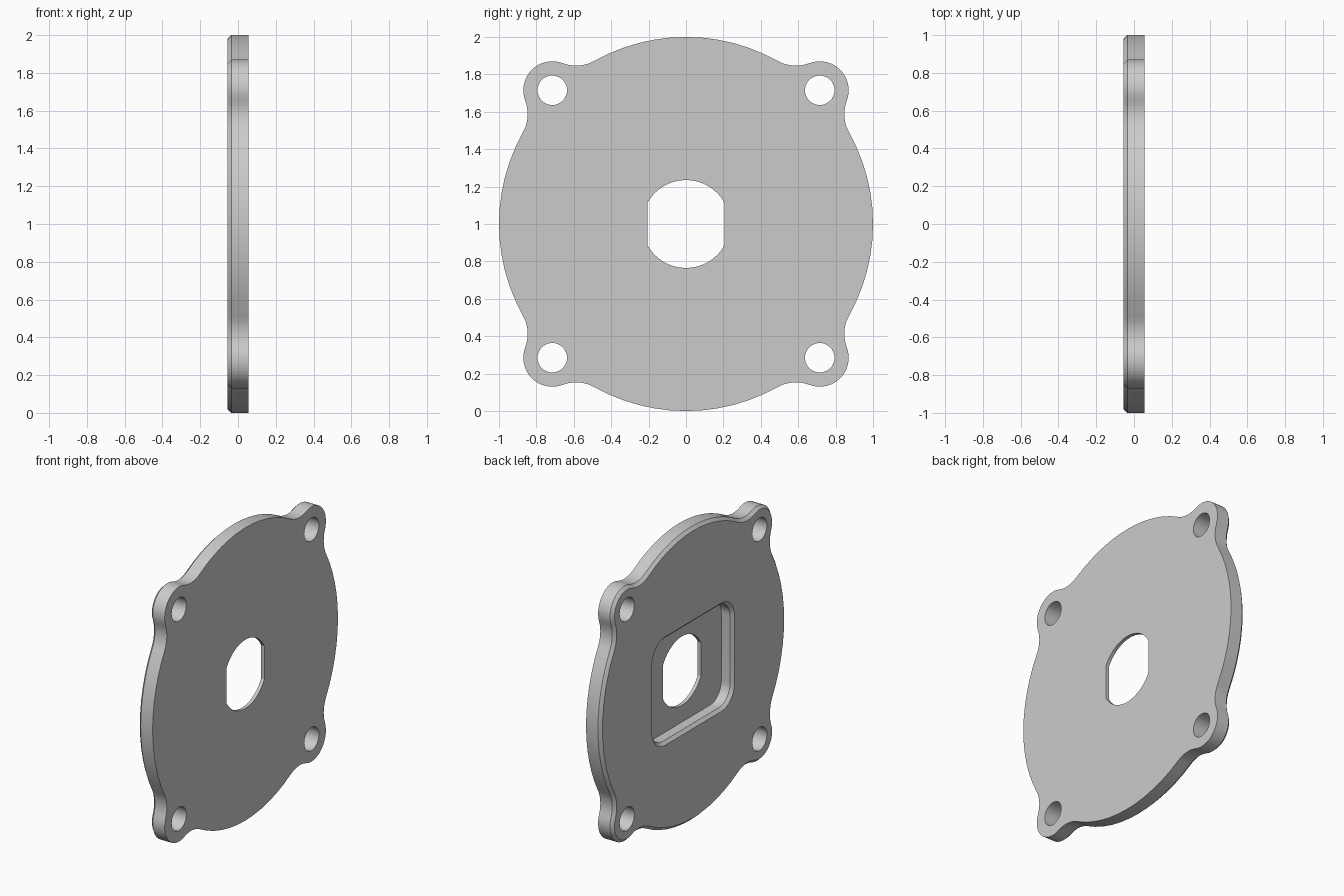
import bpy, bmesh
from math import sin, cos, acos, atan2, radians, pi, hypot

if "Cube" in bpy.data.objects:
    bpy.data.objects.remove(bpy.data.objects["Cube"], do_unlink=True)

BACK, FRONT = -0.055, 0.055      # plate faces along x
FLOOR = 0.031                    # pocket floor
CHAMFER = 0.02
LUG = 0.715                      # lug centre offset in y and z

grey = bpy.data.materials.new("light grey")
grey.use_nodes = True
grey.diffuse_color = (0.6, 0.6, 0.6, 1)
grey.node_tree.nodes["Principled BSDF"].inputs["Base Color"].default_value = (0.6, 0.6, 0.6, 1)


def arc(cx, cy, r, a0, a1, n):
    """Points along an arc, without its last point."""
    angles = [a0 + (a1 - a0) * i / n for i in range(n)]
    return [(cx + r * cos(a), cy + r * sin(a)) for a in angles]


def plate_outline(inset):
    """Disc with four lugs blended in by concave fillets."""
    disc, lug, fillet = 1 - inset, 0.155 - inset, 0.2 + inset
    reach, a, b = hypot(LUG, LUG), disc + fillet, lug + fillet
    d = acos((reach**2 + a**2 - b**2) / (2 * reach * a))
    fx, fy = a * cos(d), -a * sin(d)
    beta = atan2(fy, fx - reach)
    half = (arc(0, 0, disc, -pi / 4, -d, 6)
            + arc(fx, fy, fillet, pi - d, pi + beta, 7)
            + arc(reach, 0, lug, beta, 0, 8))
    quarter = half + [(reach + lug, 0)] + [(x, -y) for x, y in reversed(half[1:])]
    points = []
    for k in range(4):
        t = pi / 4 + k * pi / 2
        points += [(x * cos(t) - y * sin(t), x * sin(t) + y * cos(t)) for x, y in quarter]
    return points


def pocket_outline(inset):
    """Rounded rectangle."""
    y, z, r = 0.445, 0.37, 0.14
    points = []
    for k, (sy, sz) in enumerate([(1, 1), (-1, 1), (-1, -1), (1, -1)]):
        start = k * pi / 2
        cy, cz, rad = sy * (y - r), sz * (z - r), r - inset
        points += arc(cy, cz, rad, start, start + pi / 2, 8)
        end = start + pi / 2
        points.append((cy + rad * cos(end), cz + rad * sin(end)))
    return points


def shaft_outline():
    """Circle with two flat sides."""
    r = 0.235
    a = acos(0.205 / r)
    points = []
    for start in (a, a + pi):
        end = start + pi - 2 * a
        points += arc(0, 0, r, start, end, 18) + [(r * cos(end), r * sin(end))]
    return points


def loft(name, sections):
    """Solid through (x, outline) sections."""
    bm = bmesh.new()
    rings = [[bm.verts.new((x, y, z + 1)) for y, z in pts] for x, pts in sections]
    for low, high in zip(rings, rings[1:]):
        for i in range(len(low)):
            j = (i + 1) % len(low)
            bm.faces.new((low[i], low[j], high[j], high[i]))
    bm.faces.new(rings[0])
    bm.faces.new(rings[-1])
    bmesh.ops.recalc_face_normals(bm, faces=bm.faces)
    mesh = bpy.data.meshes.new(name)
    bm.to_mesh(mesh)
    bm.free()
    mesh.materials.append(grey)
    obj = bpy.data.objects.new(name, mesh)
    bpy.context.collection.objects.link(obj)
    return obj


# Plate with one chamfered rim
plate = loft("flange_plate", [
    (BACK, plate_outline(CHAMFER)),
    (BACK + CHAMFER, plate_outline(0)),
    (FRONT, plate_outline(0))])

# Cutters: chamfered pocket, shaft opening, bolt holes
over = 0.02
cutters = [
    loft("pocket_cutter", [
        (BACK - over, pocket_outline(-over)),
        (BACK + CHAMFER, pocket_outline(CHAMFER)),
        (FLOOR, pocket_outline(CHAMFER))]),
    loft("shaft_cutter", [(-0.2, shaft_outline()), (0.2, shaft_outline())])]
for sy in (-1, 1):
    for sz in (-1, 1):
        hole = arc(sy * LUG, sz * LUG, 0.079, 0, 2 * pi, 32)
        cutters.append(loft("bolt_cutter", [(-0.2, hole), (0.2, hole)]))

bpy.ops.object.select_all(action='DESELECT')
bpy.context.view_layer.objects.active = plate
plate.select_set(True)
for cutter in cutters:
    cutter.hide_render = True
    mod = plate.modifiers.new("cut", 'BOOLEAN')
    mod.operation = 'DIFFERENCE'
    mod.solver = 'EXACT'
    mod.object = cutter
    bpy.ops.object.modifier_apply(modifier=mod.name)
    bpy.data.objects.remove(cutter, do_unlink=True)

bpy.ops.object.shade_smooth_by_angle(angle=radians(30))
